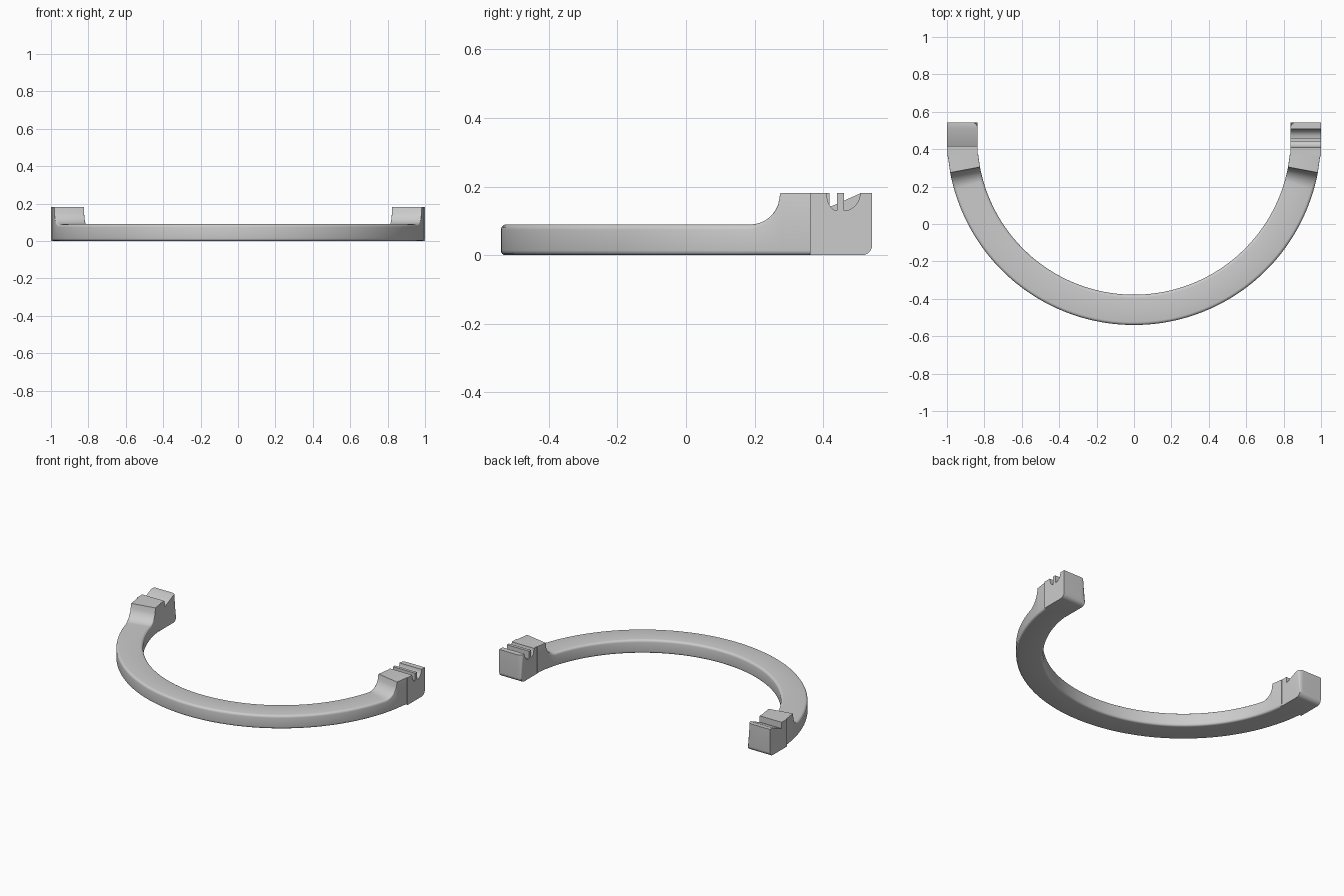
import bpy, bmesh
from math import sin, cos, pi, asin, sqrt, radians

cube = bpy.data.objects.get("Cube")
if cube:
    bpy.data.objects.remove(cube)

grey = bpy.data.materials.new("plain grey")
grey.use_nodes = True
colour = (0.6, 0.6, 0.6, 1)
grey.diffuse_color = colour
grey.node_tree.nodes["Principled BSDF"].inputs["Base Color"].default_value = colour

CY = 0.46                      # centre of the ring in y
R_OUT, R_IN = 1.0, 0.838
LOW, HIGH = 0.09, 0.182        # ring and end-block heights
RISE, FLAT = 0.185, 0.275      # concave rise between the two heights
JOIN, BACK = 0.362, 0.543      # front and back of the end blocks


def arc(cx, cz, rx, rz, start, end, n=6):
    steps = [radians(start + (end - start) * i / n) for i in range(n + 1)]
    return [(cx + rx * cos(a), cz + rz * sin(a)) for a in steps]


def finish(name, bm):
    bmesh.ops.recalc_face_normals(bm, faces=bm.faces[:])
    mesh = bpy.data.meshes.new(name)
    bm.to_mesh(mesh)
    bm.free()
    mesh.materials.append(grey)
    obj = bpy.data.objects.new(name, mesh)
    bpy.context.collection.objects.link(obj)
    bpy.ops.object.select_all(action='DESELECT')
    obj.select_set(True)
    bpy.context.view_layer.objects.active = obj
    bpy.ops.object.shade_smooth_by_angle(angle=radians(35))


def height(y):
    if y <= RISE:
        return LOW
    if y >= FLAT:
        return HIGH
    t = (y - RISE) / (FLAT - RISE)
    return HIGH - (HIGH - LOW) * sqrt(1 - t * t)


def section(y):
    # rounded rectangle whose top rounding fades out on the rise
    h = height(y)
    b = 0.014
    t = 0.016 - 0.014 * min(1, max(0, (y - RISE) / (FLAT - RISE)))
    return (arc(R_OUT - b, b, b, b, -90, 0, 4) + arc(R_OUT - t, h - t, t, t, 0, 90, 4)
            + arc(R_IN + t, h - t, t, t, 90, 180, 4) + arc(R_IN + b, b, b, b, 180, 270, 4))


# half ring: the section swept round, rising at both ends
def angle_at(y):
    return asin((y - CY) / R_OUT)


side = [angle_at(JOIN)]
side += [angle_at(FLAT + (RISE - FLAT) * i / 14) for i in range(15)]
last = side[-1]
middle = [last + (-pi - 2 * last) * i / 80 for i in range(1, 80)]
angles = side + middle + [-pi - a for a in reversed(side)]

bm = bmesh.new()
rings = []
for a in angles:
    y = CY + R_OUT * sin(a)
    rings.append([bm.verts.new((r * cos(a), CY + r * sin(a), z)) for r, z in section(y)])
for p, q in zip(rings, rings[1:]):
    for i in range(len(p)):
        j = (i + 1) % len(p)
        bm.faces.new((p[i], p[j], q[j], q[i]))
bm.faces.new(rings[0])
bm.faces.new(rings[-1])
finish("half_ring", bm)


# end blocks: side profile extruded across, with a rounded inner back corner
def end_block(name, sign, notch):
    outline = [(JOIN, 0)] + arc(BACK - 0.03, 0.03, 0.03, 0.03, -90, 0, 6)
    outline += [(BACK, HIGH)] + notch[::-1] + [(JOIN, HIGH)]
    bm = bmesh.new()
    inner = 0.837
    face = bm.faces.new([bm.verts.new((sign * inner, y, z)) for y, z in outline])
    made = bmesh.ops.extrude_face_region(bm, geom=[face])["geom"]
    moved = [v for v in made if isinstance(v, bmesh.types.BMVert)]
    bmesh.ops.translate(bm, verts=moved, vec=(sign * (R_OUT - inner), 0, 0))
    bmesh.ops.recalc_face_normals(bm, faces=bm.faces[:])
    corner = [e for e in bm.edges
              if all(abs(v.co.x - sign * inner) < 1e-4 and v.co.y > BACK - 1e-4 for v in e.verts)]
    bmesh.ops.bevel(bm, geom=corner, offset=0.028, segments=6, profile=0.5, affect='EDGES')
    finish(name, bm)


# twin rounded grooves with a thin fin between them
grooves = (arc(0.441, HIGH, 0.031, 0.052, 180, 270) + [(0.441, HIGH), (0.461, HIGH)]
           + arc(0.461, HIGH, 0.047, 0.052, 270, 360))
# single ratchet notch: upright front wall and a sloping floor
ratchet = [(0.418, HIGH), (0.418, 0.14), (0.512, HIGH)]

end_block("left_grooved_end", 1, grooves)
end_block("right_notched_end", -1, ratchet)
